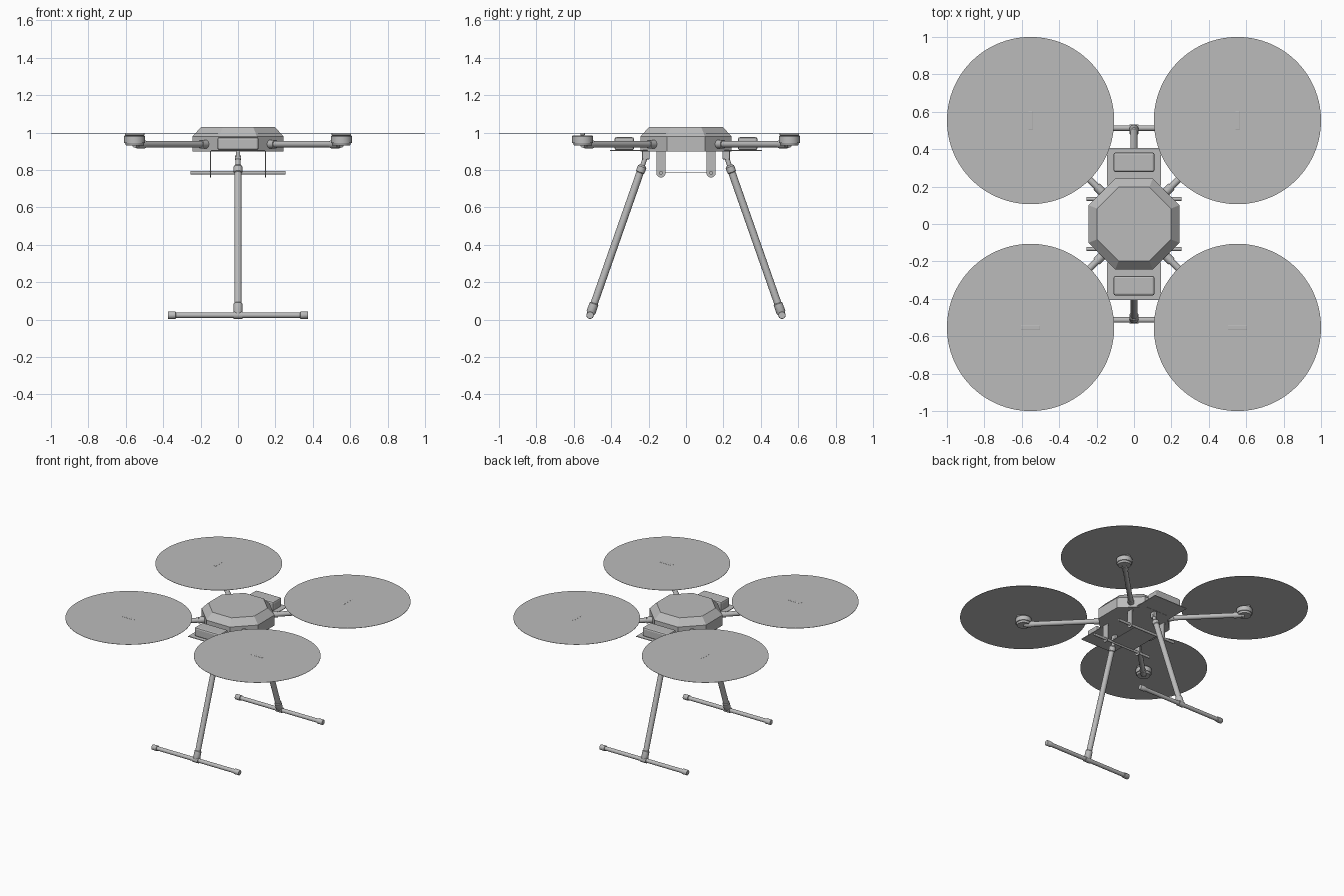
import bpy, bmesh, math
from mathutils import Vector

if "Cube" in bpy.data.objects:
    bpy.data.objects.remove(bpy.data.objects["Cube"], do_unlink=True)

grey = bpy.data.materials.new("plain grey")
grey.use_nodes = True
grey.diffuse_color = (0.5, 0.5, 0.5, 1)
grey.node_tree.nodes["Principled BSDF"].inputs["Base Color"].default_value = (0.5, 0.5, 0.5, 1)


def finish(bm, name, smooth=False):
    bmesh.ops.recalc_face_normals(bm, faces=bm.faces)
    mesh = bpy.data.meshes.new(name)
    bm.to_mesh(mesh)
    bm.free()
    mesh.materials.append(grey)
    obj = bpy.data.objects.new(name, mesh)
    bpy.context.collection.objects.link(obj)
    if smooth:
        bpy.ops.object.select_all(action='DESELECT')
        obj.select_set(True)
        bpy.context.view_layer.objects.active = obj
        bpy.ops.object.shade_smooth_by_angle(angle=math.radians(35))
    return obj


def lathe(name, start, end, profile, sides=24):
    """Solid of revolution: profile holds (fraction along axis, radius)."""
    a, b = Vector(start), Vector(end)
    turn = (b - a).to_track_quat('Z', 'Y')
    bm = bmesh.new()
    rings = []
    for t, r in profile:
        ring = []
        for i in range(sides):
            ang = math.tau * (i + 0.5) / sides
            ring.append(bm.verts.new(a.lerp(b, t) + turn @ Vector((r * math.cos(ang), r * math.sin(ang), 0))))
        rings.append(ring)
    for low, high in zip(rings, rings[1:]):
        for i in range(sides):
            j = (i + 1) % sides
            bm.faces.new((low[i], low[j], high[j], high[i]))
    bm.faces.new(rings[0])
    bm.faces.new(rings[-1])
    return finish(bm, name, sides > 8)


def rod(name, start, end, radius, sides=20):
    return lathe(name, start, end, ((0, radius), (1, radius)), sides)


def box(name, center, size, bevel=0):
    bm = bmesh.new()
    bmesh.ops.create_cube(bm, size=1)
    for v in bm.verts:
        v.co = Vector(center) + Vector([c * s for c, s in zip(v.co, size)])
    obj = finish(bm, name)
    if bevel:
        mod = obj.modifiers.new("soft edges", 'BEVEL')
        mod.width, mod.segments = bevel, 2
    return obj


# Octagonal body with a sloping lid
k = 1 / math.cos(math.pi / 8)
lathe("body", (0, 0, 0.9), (0, 0, 1.03), ((0, 0.243 * k), (0.62, 0.243 * k), (1, 0.197 * k)), 8)

# Four arms with motors and rotor discs
m = 0.553
for sx, side in ((1, "left"), (-1, "right")):
    for sy, end in ((1, "back"), (-1, "front")):
        tag = f"{end}_{side}"
        x, y = sx * m, sy * m
        rod("arm_" + tag, (sx * 0.13, sy * 0.13, 0.938), (x, y, 0.938), 0.018)
        rod("arm_socket_" + tag, (sx * 0.155, sy * 0.155, 0.938), (sx * 0.2, sy * 0.2, 0.938), 0.023)
        rod("arm_clamp_" + tag, (sx * 0.5, sy * 0.5, 0.938), (sx * 0.54, sy * 0.54, 0.938), 0.022)
        lathe("motor_" + tag, (x, y, 0.93), (x, y, 0.986),
              ((0, 0.046), (0.25, 0.051), (0.27, 0.056), (0.9, 0.056), (1, 0.05)), 32)
        size = (0.024, 0.104, 0.014) if sy > 0 else (0.104, 0.024, 0.014)
        box("blade_clamp_" + tag, (x, y, 0.992), size, 0.004)
        rod("rotor_disc_" + tag, (x, y, 0.995), (x, y, 0.997), 0.447, 96)

# Equipment boxes on thin shelves at both ends
for s, end in ((1, "back"), (-1, "front")):
    box("shelf_" + end, (0, s * 0.305, 0.904), (0.29, 0.2, 0.005))
    box("equipment_box_" + end, (0, s * 0.33, 0.941), (0.22, 0.105, 0.07), 0.012)

# Hanging brackets, cross rods and tray
for s, end in ((1, "back"), (-1, "front")):
    y0, z0, r = s * 0.134, 0.785, 0.025
    for sx, side in ((1, "left"), (-1, "right")):
        bm = bmesh.new()
        outline = [(y0 + r, 0.9), (y0 - r, 0.9)]
        for i in range(13):
            ang = math.pi + math.pi * i / 12
            outline.append((y0 + r * math.cos(ang), z0 + r * math.sin(ang)))
        face = bm.faces.new([bm.verts.new((sx * 0.147 - 0.003, y, z)) for y, z in outline])
        new = bmesh.ops.extrude_face_region(bm, geom=[face])["geom"]
        bmesh.ops.translate(bm, vec=(0.006, 0, 0), verts=[g for g in new if isinstance(g, bmesh.types.BMVert)])
        finish(bm, f"hanging_bracket_{end}_{side}")
    rod("cross_rod_" + end, (-0.253, y0, z0), (0.253, y0, z0), 0.01)
box("tray", (0, 0, 0.785), (0.2, 0.25, 0.004))

# Landing legs with hinges and skids
for s, end in ((1, "back"), (-1, "front")):
    hip, foot = Vector((0, s * 0.232, 0.825)), Vector((0, s * 0.513, 0.024))
    box("hinge_block_" + end, (0, s * 0.215, 0.88), (0.024, 0.04, 0.045), 0.004)
    rod("hinge_pin_" + end, (-0.017, s * 0.217, 0.865), (0.017, s * 0.217, 0.865), 0.011)
    rod("hinge_stem_" + end, (0, s * 0.213, 0.88), hip, 0.013)
    lathe("leg_" + end, hip, foot,
          ((0, 0.018), (0.01, 0.024), (0.045, 0.024), (0.05, 0.02),
           (0.92, 0.02), (0.925, 0.025), (0.98, 0.025), (1, 0.018)))
    lathe("skid_" + end, (-0.375, foot.y, foot.z), (0.375, foot.y, foot.z),
          ((0, 0.018), (0.004, 0.02), (0.055, 0.02), (0.057, 0.015),
           (0.943, 0.015), (0.945, 0.02), (0.996, 0.02), (1, 0.018)))
    rod("skid_joint_" + end, (-0.024, foot.y, foot.z), (0.024, foot.y, foot.z), 0.02)
